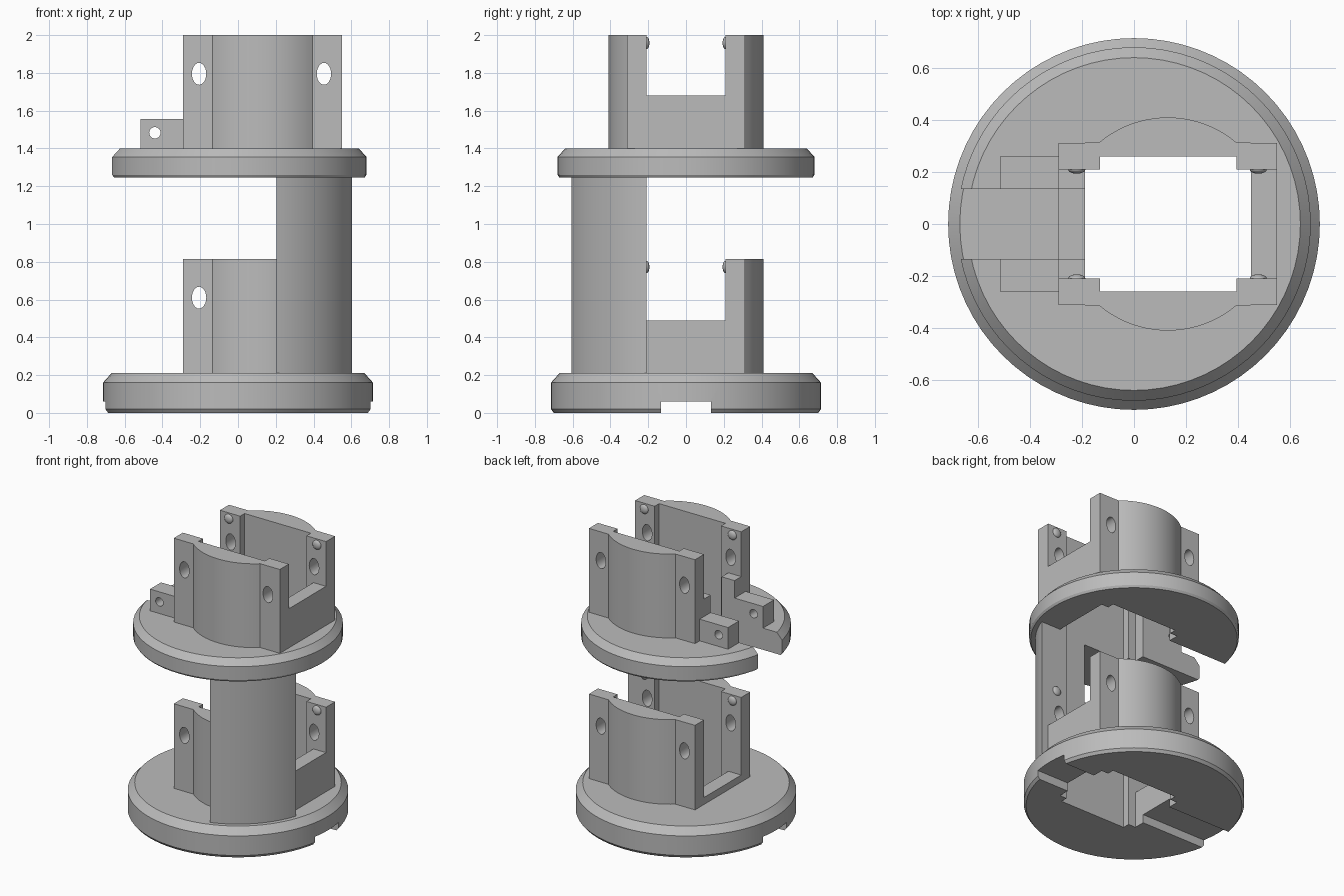
import bpy, bmesh, math
from mathutils import Matrix

if "Cube" in bpy.data.objects:
    bpy.data.objects.remove(bpy.data.objects["Cube"])

grey = bpy.data.materials.new("plain_grey")
grey.use_nodes = True
colour = (0.5, 0.5, 0.5, 1)
grey.diffuse_color = colour
grey.node_tree.nodes["Principled BSDF"].inputs["Base Color"].default_value = colour


def finish(bm, name):
    bmesh.ops.recalc_face_normals(bm, faces=bm.faces)
    mesh = bpy.data.meshes.new(name)
    bm.to_mesh(mesh)
    bm.free()
    obj = bpy.data.objects.new(name, mesh)
    mesh.materials.append(grey)
    bpy.context.collection.objects.link(obj)
    return obj


def prism(name, outline, z0, z1):
    bm = bmesh.new()
    face = bm.faces.new([bm.verts.new((x, y, z0)) for x, y in outline])
    top = bmesh.ops.extrude_face_region(bm, geom=[face])["geom"]
    verts = [v for v in top if isinstance(v, bmesh.types.BMVert)]
    bmesh.ops.translate(bm, verts=verts, vec=(0, 0, z1 - z0))
    return finish(bm, name)


def box(name, x0, x1, y0, y1, z0, z1):
    return prism(name, [(x0, y0), (x1, y0), (x1, y1), (x0, y1)], z0, z1)


def disc(name, rings, steps=72):
    # Stack of rings given as (radius, height)
    bm = bmesh.new()
    loops = [[bm.verts.new((x, y, z)) for x, y in arc(0, r, 0, math.tau, steps)[:-1]]
             for r, z in rings]
    for low, high in zip(loops, loops[1:]):
        for i in range(steps):
            j = (i + 1) % steps
            bm.faces.new((low[i], low[j], high[j], high[i]))
    bm.faces.new(loops[0])
    bm.faces.new(loops[-1])
    return finish(bm, name)


def bore(x, z, rx, rz, y0, y1):
    # Elliptical cutter running along y
    bm = bmesh.new()
    place = (Matrix.Translation((x, (y0 + y1) / 2, z)) @ Matrix.Diagonal((rx, 1, rz, 1))
             @ Matrix.Rotation(math.pi / 2, 4, "X"))
    bmesh.ops.create_cone(bm, cap_ends=True, segments=24, radius1=1, radius2=1,
                          depth=y1 - y0, matrix=place)
    return finish(bm, "bore_cutter")


def cut(obj, *cutters):
    bpy.context.view_layer.objects.active = obj
    for cutter in cutters:
        mod = obj.modifiers.new("cut", "BOOLEAN")
        mod.operation, mod.solver, mod.object = "DIFFERENCE", "EXACT", cutter
        bpy.ops.object.modifier_apply(modifier=mod.name)
        bpy.data.objects.remove(cutter)
    return obj


def arc(cx, r, a0, a1, steps):
    return [(cx + r * math.cos(a0 + (a1 - a0) * i / steps),
             r * math.sin(a0 + (a1 - a0) * i / steps)) for i in range(steps + 1)]


def cavity(z0, z1):
    # Cross-shaped opening shared by discs and brackets
    half = [(0.45, 0.21), (0.395, 0.21), (0.395, 0.26),
            (-0.13, 0.26), (-0.13, 0.21), (-0.188, 0.21)]
    return prism("cavity_cutter", half + [(x, -y) for x, y in reversed(half)], z0, z1)


def bracket(name, z0, z1, notch):
    # Four-post holder with bulging curved sides
    a = math.acos(0.265 / 0.41)
    side = [(0.55, 0.312)] + arc(0.13, 0.41, a, math.pi - a, 20) + [(-0.29, 0.312)]
    body = prism(name, side + [(x, -y) for x, y in reversed(side)], z0, z1)
    cut(body, cavity(z0 - 0.1, z1 + 0.1),
        box("notch_cutter", -0.5, 0.8, -0.21, 0.21, notch, z1 + 0.1))
    for x in (-0.206, 0.455):
        cut(body, bore(x, z1 - 0.205, 0.038, 0.058, -0.5, 0.5))
    # Retaining bumps near the post tops
    for x in (-0.22, 0.478):
        for y in (-0.21, 0.21):
            bm = bmesh.new()
            bmesh.ops.create_uvsphere(bm, u_segments=20, v_segments=10, radius=0.033,
                                      matrix=Matrix.Translation((x, y, z1 - 0.042))
                                      @ Matrix.Diagonal((1, 0.5, 1, 1)))
            finish(bm, name + "_bump")
    return body


# Base disc with a groove along its underside
base = disc("base_disc", [(0.70, 0), (0.715, 0.02), (0.715, 0.16), (0.67, 0.21)])
cut(base, cavity(-0.1, 0.4), box("groove_cutter", -1, 1, -0.132, 0.132, -0.1, 0.06))

# Upper disc with a slot open to the right edge
slot = (-1, -0.1, -0.135, 0.135)
upper = disc("upper_disc", [(0.67, 1.245), (0.68, 1.26), (0.68, 1.355), (0.64, 1.40)])
cut(upper, cavity(1.1, 1.6), box("slot_cutter", *slot, 1.1, 1.6))

# Lower bracket, low at the right end
lower_bracket = bracket("lower_bracket", 0.205, 0.815, 0.49)
cut(lower_bracket, box("low_end_cutter", -0.5, -0.1, -0.21, 0.21, 0.26, 0.9))

# Upper bracket, split by the slot
upper_bracket = bracket("upper_bracket", 1.395, 2.0, 1.68)
cut(upper_bracket, box("slot_cutter", *slot, 1.2, 2.1))

# Column joining the discs, its outside following the disc edge
r = 0.64
start = -math.acos(0.203 / r)
end = -math.asin(0.21 / r)
outline = arc(0, r, start, end, 18) + [(0.45, -0.21), (0.395, -0.21),
                                       (0.395, -0.26), (0.203, -0.26)]
column = prism("column", outline, 0.205, 1.25)
cut(column, bore(0.455, 0.61, 0.038, 0.058, -0.33, -0.1))

# Pair of drilled lugs beside the slot
for name, y0, y1 in (("left_lug", 0.135, 0.26), ("right_lug", -0.26, -0.135)):
    lug = box(name, -0.515, -0.288, y0, y1, 1.395, 1.555)
    cut(lug, bore(-0.44, 1.483, 0.03, 0.03, -0.5, 0.5))

for obj in bpy.context.collection.objects:
    obj.select_set(obj.type == "MESH")
bpy.ops.object.shade_smooth_by_angle(angle=math.radians(30))
